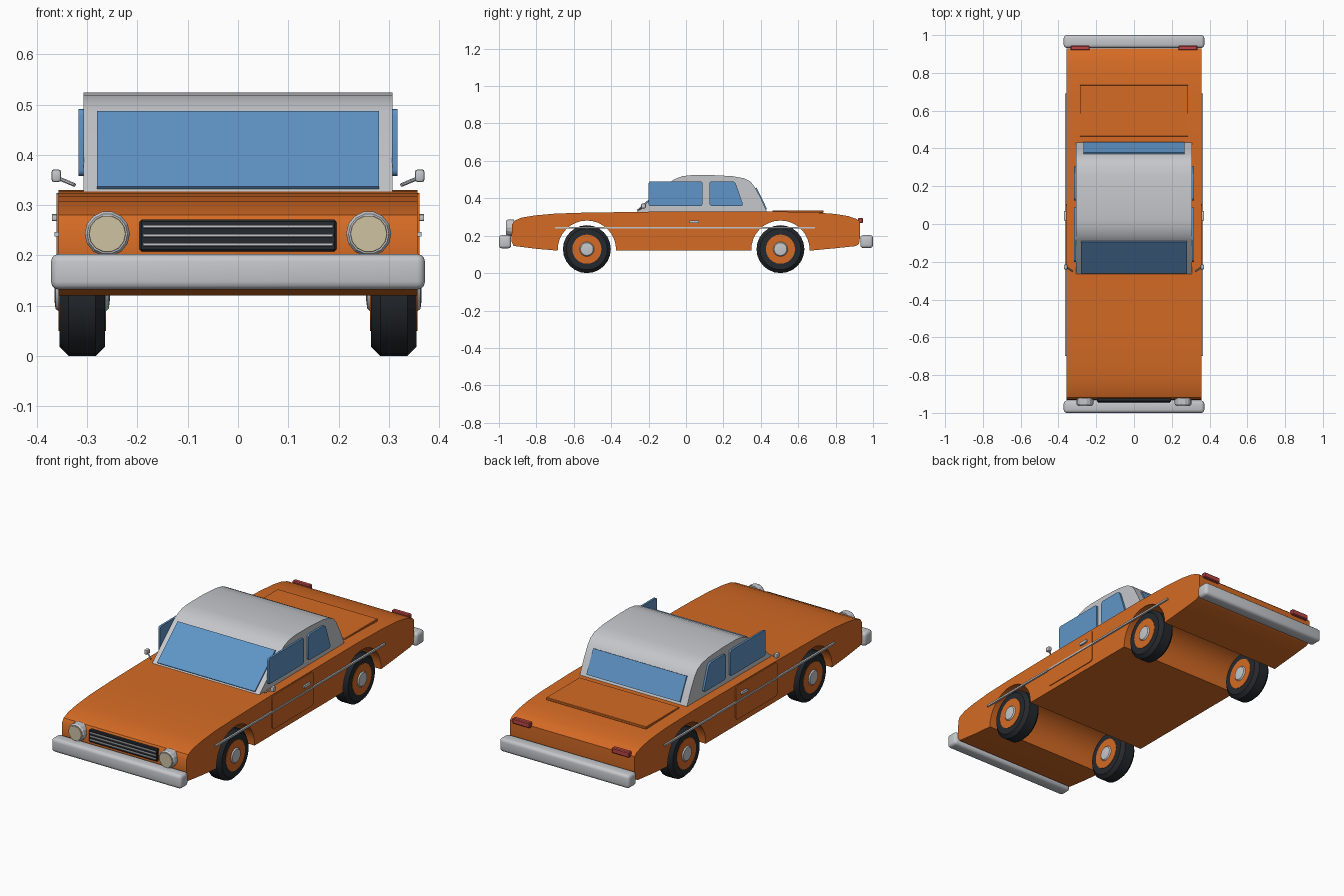
import bpy, bmesh, math
from mathutils import Vector, Matrix

if "Cube" in bpy.data.objects:
    bpy.data.objects.remove(bpy.data.objects["Cube"])


def material(name, r, g, b):
    m = bpy.data.materials.new(name)
    m.diffuse_color = (r, g, b, 1)
    m.use_nodes = True
    m.node_tree.nodes["Principled BSDF"].inputs["Base Color"].default_value = m.diffuse_color
    return m


ORANGE = material("orange paint", 0.66, 0.145, 0.018)
SILVER = material("silver", 0.56, 0.57, 0.60)
GLASS = material("blue glass", 0.115, 0.30, 0.57)
BLACK = material("black rubber", 0.018, 0.022, 0.027)
RED = material("red lamp", 0.50, 0.06, 0.06)
CREAM = material("cream lens", 0.62, 0.54, 0.36)


def finish(name, bm, mats, smooth=True):
    bmesh.ops.recalc_face_normals(bm, faces=bm.faces)
    me = bpy.data.meshes.new(name)
    bm.to_mesh(me)
    bm.free()
    for m in mats:
        me.materials.append(m)
    ob = bpy.data.objects.new(name, me)
    bpy.context.collection.objects.link(ob)
    if smooth:
        bpy.ops.object.select_all(action='DESELECT')
        ob.select_set(True)
        bpy.context.view_layer.objects.active = ob
        bpy.ops.object.shade_smooth_by_angle(angle=math.radians(30))
    return ob


def prism(name, pts, x0, x1, mat, rounding=0):
    """Extrude a (y, z) profile from x0 to x1, with optional rounded corners."""
    bm = bmesh.new()
    bm.faces.new([bm.verts.new((x0, y, z)) for y, z in pts])
    if rounding:
        bmesh.ops.bevel(bm, geom=bm.verts[:], offset=rounding, segments=3,
                        profile=0.5, affect='VERTICES')
    r = bmesh.ops.extrude_face_region(bm, geom=bm.faces[:])
    verts = [v for v in r['geom'] if isinstance(v, bmesh.types.BMVert)]
    bmesh.ops.translate(bm, verts=verts, vec=(x1 - x0, 0, 0))
    return finish(name, bm, [mat])


def box(name, lo, hi, mat, bevel=0.0, segments=2):
    lo, hi = Vector(lo), Vector(hi)
    bm = bmesh.new()
    bmesh.ops.create_cube(bm, size=1)
    for v in bm.verts:
        v.co = (lo + hi) / 2 + v.co * (hi - lo)
    if bevel:
        bmesh.ops.bevel(bm, geom=bm.edges[:], offset=bevel, segments=segments,
                        profile=0.5, affect='EDGES')
    return finish(name, bm, [mat])


def lathe(name, profile, sides, centre, axis, mat, smooth=True):
    """Spin (offset along axis, radius) points about an axis through centre."""
    bm = bmesh.new()
    rings = [[bm.verts.new((r * math.cos(2 * math.pi * i / sides),
                            r * math.sin(2 * math.pi * i / sides), t))
              for i in range(sides)] for t, r in profile]
    for a, b in zip(rings, rings[1:]):
        for i in range(sides):
            j = (i + 1) % sides
            bm.faces.new((a[i], a[j], b[j], b[i]))
    bm.faces.new(rings[0])
    bm.faces.new(rings[-1])
    rot = Vector((0, 0, 1)).rotation_difference(Vector(axis)).to_matrix().to_4x4()
    bm.transform(Matrix.Translation(centre) @ rot)
    return finish(name, bm, [mat], smooth)


def slab(a, b, t):
    """Thin profile lying on the line a-b, raised by t to its left."""
    a, b = Vector(a), Vector(b)
    d = (b - a).normalized()
    n = Vector((-d.y, d.x)) * t
    return [a - n * 0.2, b - n * 0.2, b + n, a + n]


def rect(y0, z0, y1, z1):
    return [(y0, z0), (y1, z0), (y1, z1), (y0, z1)]


def arch(cy):
    a0 = math.asin(-0.005 / 0.156)
    return [(cy - 0.156 * math.cos(a), 0.125 + 0.156 * math.sin(a))
            for a in [a0 + (math.pi - 2 * a0) * i / 16 for i in range(17)]]


# body with full-width wheel arches
AXLES = (-0.53, 0.505)
profile = ([(-0.922, 0.145), (-0.80, 0.13)] + arch(AXLES[0]) + arch(AXLES[1])
           + [(0.80, 0.133), (0.905, 0.144), (0.925, 0.155), (0.93, 0.19), (0.93, 0.275),
              (0.915, 0.288), (0.87, 0.304), (0.80, 0.316), (0.68, 0.325), (0.45, 0.33),
              (-0.20, 0.328), (-0.55, 0.323), (-0.70, 0.318), (-0.81, 0.308),
              (-0.88, 0.296), (-0.918, 0.28), (-0.93, 0.26), (-0.933, 0.17)])
prism("car_body", profile, -0.357, 0.357, ORANGE)

# cabin
prism("cabin", [(-0.27, 0.322), (0.435, 0.322), (0.398, 0.405), (0.368, 0.46), (0.345, 0.489),
                (0.31, 0.507), (0.25, 0.518), (0.14, 0.524), (0.03, 0.524),
                (-0.02, 0.518), (-0.06, 0.503), (-0.085, 0.486)], -0.307, 0.307, SILVER)
prism("windshield", slab((-0.258, 0.332), (-0.09, 0.482), 0.007), -0.28, 0.28, GLASS)
prism("rear_window", slab((0.371, 0.455), (0.427, 0.34), 0.007), -0.268, 0.268, GLASS)

# trunk lid and grille
box("trunk_lid", (-0.287, 0.463, 0.322), (0.287, 0.735, 0.335), ORANGE, 0.002, 1)
box("grille", (-0.196, -0.942, 0.208), (0.196, -0.92, 0.271), BLACK, 0.004, 1)
for i, z in enumerate((0.222, 0.240, 0.258)):
    box(f"grille_bar_{i}", (-0.19, -0.948, z - 0.004), (0.19, -0.938, z + 0.004), SILVER, 0.002, 1)

# bumpers
box("front_bumper", (-0.372, -1.0, 0.132), (0.372, -0.935, 0.203), SILVER, 0.016, 3)
box("rear_bumper", (-0.372, 0.932, 0.134), (0.372, 1.0, 0.203), SILVER, 0.016, 3)

for s, side in ((1, "right"), (-1, "left")):
    # side glass
    prism(f"{side}_front_window", rect(-0.20, 0.358, 0.088, 0.491),
          s * 0.3065, s * 0.317, GLASS, 0.012)
    prism(f"{side}_back_window", [(0.125, 0.358), (0.308, 0.358), (0.262, 0.491), (0.125, 0.491)],
          s * 0.3065, s * 0.317, GLASS, 0.015)
    # door, handle and trim strip
    prism(f"{side}_door", rect(-0.235, 0.148, 0.107, 0.324), s * 0.355, s * 0.361, ORANGE, 0.02)
    prism(f"{side}_door_handle", rect(0.018, 0.268, 0.07, 0.282), s * 0.358, s * 0.37, SILVER, 0.004)
    prism(f"{side}_trim_strip", rect(-0.70, 0.238, 0.69, 0.247), s * 0.355, s * 0.365, SILVER)
    # mirror on its arm
    a, b = Vector((s * 0.325, -0.25, 0.34)), Vector((s * 0.358, -0.228, 0.354))
    lathe(f"{side}_mirror_arm", [(0, 0.004), ((b - a).length, 0.004)], 8, a, (b - a).normalized(), SILVER)
    x0, x1 = sorted((s * 0.352, s * 0.371))
    box(f"{side}_mirror", (x0, -0.24, 0.346), (x1, -0.215, 0.371), SILVER, 0.005)
    # lamps
    lathe(f"{side}_headlight_ring", [(-0.01, 0.045), (0.022, 0.045), (0.03, 0.040)], 14,
          (s * 0.26, -0.93, 0.243), (0, -1, 0), SILVER, False)
    lathe(f"{side}_headlight_lens", [(0.025, 0.038), (0.033, 0.036)], 14,
          (s * 0.26, -0.93, 0.243), (0, -1, 0), CREAM, False)
    x0, x1 = sorted((s * 0.235, s * 0.335))
    box(f"{side}_taillight", (x0, 0.92, 0.267), (x1, 0.945, 0.295), RED, 0.004, 1)
    # wheels
    for y, end in zip(AXLES, ("front", "rear")):
        c = (s * 0.31, y, 0.128)
        lathe(f"{end}_{side}_tire", [(-0.045, 0.078), (-0.045, 0.110), (-0.027, 0.128),
                                     (0.027, 0.128), (0.045, 0.110), (0.045, 0.078)],
              24, c, (1, 0, 0), BLACK)
        lathe(f"{end}_{side}_rim", [(-0.047, 0.078), (0.047, 0.078)], 24, c, (1, 0, 0), ORANGE)
        lathe(f"{end}_{side}_hub", [(-0.055, 0.018), (-0.053, 0.034), (-0.046, 0.040),
                                    (0.046, 0.040), (0.053, 0.034), (0.055, 0.018)],
              16, c, (1, 0, 0), SILVER)
